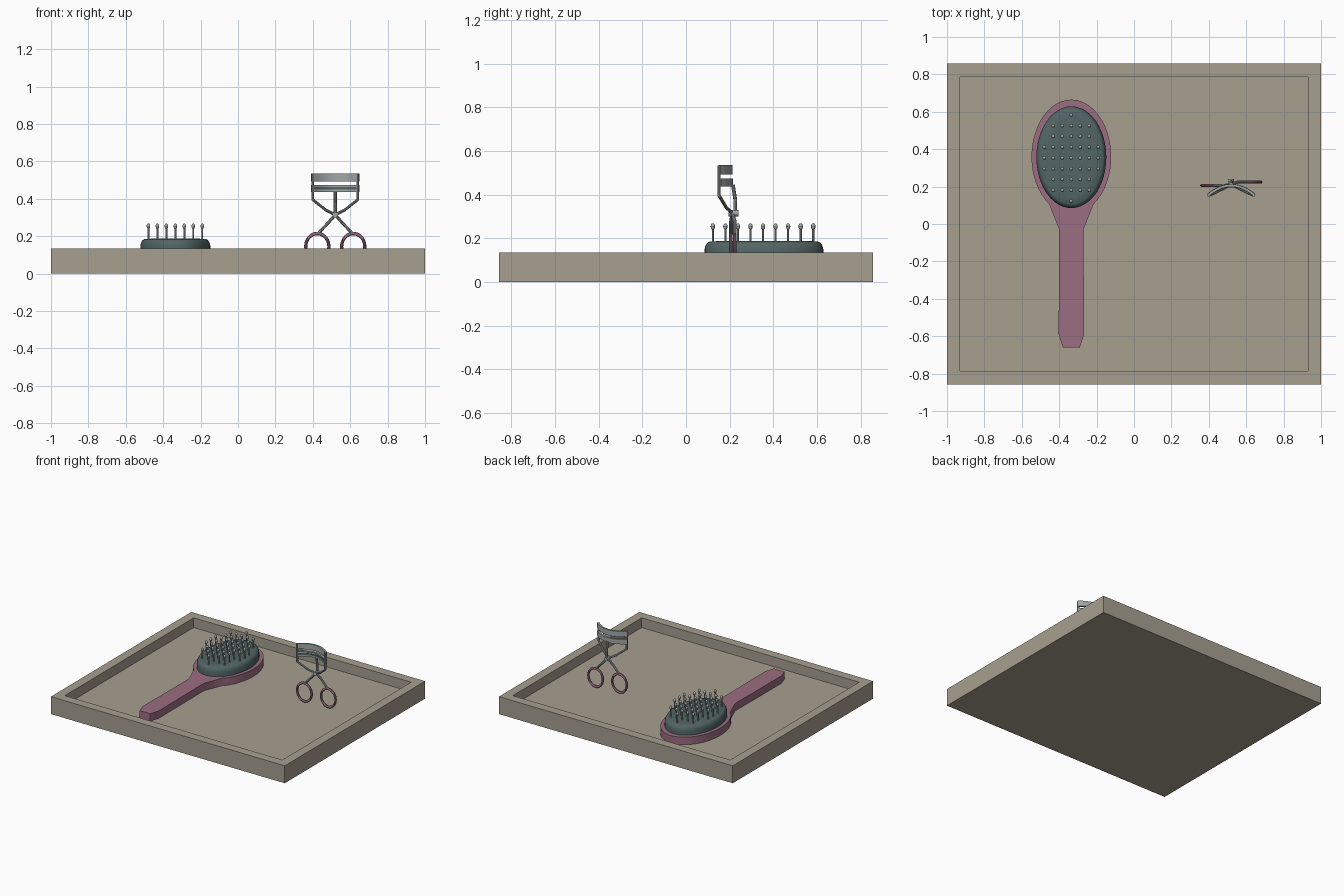
import bpy, bmesh, math
from mathutils import Matrix, Vector

cube = bpy.data.objects.get("Cube")
if cube:
    bpy.data.objects.remove(cube, do_unlink=True)


def material(name, rgb):
    m = bpy.data.materials.new(name)
    m.use_nodes = True
    m.diffuse_color = (*rgb, 1)
    m.node_tree.nodes["Principled BSDF"].inputs["Base Color"].default_value = (*rgb, 1)
    return m


TAUPE = material("taupe tray", (0.39, 0.35, 0.28))
MAUVE = material("mauve", (0.33, 0.155, 0.22))
TEAL = material("dark teal rubber", (0.085, 0.13, 0.13))
STEEL = material("steel", (0.36, 0.39, 0.39))


def finish(name, bm, mat, smooth=True):
    bmesh.ops.recalc_face_normals(bm, faces=bm.faces)
    mesh = bpy.data.meshes.new(name)
    bm.to_mesh(mesh)
    bm.free()
    mesh.materials.append(mat)
    ob = bpy.data.objects.new(name, mesh)
    bpy.context.collection.objects.link(ob)
    if smooth:
        bpy.ops.object.select_all(action="DESELECT")
        ob.select_set(True)
        bpy.context.view_layer.objects.active = ob
        bpy.ops.object.shade_smooth_by_angle(angle=math.radians(35))
    return ob


def loft(name, rings, mat, smooth=True):
    """Join closed loops of equal length and cap both ends."""
    bm = bmesh.new()
    loops = [[bm.verts.new(p) for p in r] for r in rings]
    n = len(loops[0])
    for a, b in zip(loops, loops[1:]):
        for i in range(n):
            j = (i + 1) % n
            bm.faces.new((a[i], a[j], b[j], b[i]))
    bm.faces.new(loops[0])
    bm.faces.new(loops[-1])
    return finish(name, bm, mat, smooth)


def tube(name, points, radius, mat, sides=10):
    """Round rod made of straight segments with ball joints."""
    bm = bmesh.new()
    pts = [Vector(p) for p in points]
    for a, b in zip(pts, pts[1:]):
        d = b - a
        turn = Vector((0, 0, 1)).rotation_difference(d).to_matrix().to_4x4()
        bmesh.ops.create_cone(bm, cap_ends=True, segments=sides, radius1=radius, radius2=radius,
                              depth=d.length, matrix=Matrix.Translation((a + b) / 2) @ turn)
    for p in pts[1:-1]:
        bmesh.ops.create_uvsphere(bm, u_segments=sides, v_segments=6, radius=radius,
                                  matrix=Matrix.Translation(p))
    return finish(name, bm, mat)


# Tray: outer shell with a recessed floor
FLOOR, RIM = 0.06, 0.135


def rect(x, y, z):
    return [(-x, -y, z), (x, -y, z), (x, y, z), (-x, y, z)]


loft("tray", [rect(1, 0.857, 0), rect(1, 0.857, RIM), rect(0.93, 0.787, RIM),
              rect(0.93, 0.787, FLOOR)], TAUPE, False)

# Hairbrush body: oval head running into a tapered handle
BX, BY = -0.335, 0.36
outline = []
for i in range(41):
    t = math.radians(-56 + 292 * i / 40)
    outline.append((0.213 * math.cos(t), BY + 0.305 * math.sin(t)))
handle = [(0.065, -0.03), (0.068, -0.59), (0.045, -0.66)]
outline += [(-x, y) for x, y in handle] + handle[::-1]
loft("brush_body", [[(BX + x, y, z) for x, y in outline] for z in (FLOOR, 0.118)], MAUVE)


# Brush cushion
def oval(rx, ry, z, n=48):
    return [(BX + rx * math.cos(math.tau * i / n), BY - 0.003 + ry * math.sin(math.tau * i / n), z)
            for i in range(n)]


steps = [(0, 0.115), (0, 0.15), (0.004, 0.165), (0.011, 0.178), (0.02, 0.184), (0.06, 0.187)]
loft("brush_cushion", [oval(0.187 - d, 0.272 - d, z) for d, z in steps], TEAL)

# Brush pins with rounded tips
bm = bmesh.new()
for row in range(-4, 5):
    for col in range(-3, 4):
        dx, dy = col * 0.048, row * 0.0575
        if (dx / 0.15) ** 2 + (dy / 0.235) ** 2 > 1:
            continue
        at = Vector((BX + dx, BY - 0.007 + dy, 0))
        bmesh.ops.create_cone(bm, cap_ends=True, segments=8, radius1=0.005, radius2=0.005, depth=0.08,
                              matrix=Matrix.Translation(at + Vector((0, 0, 0.21))))
        bmesh.ops.create_uvsphere(bm, u_segments=10, v_segments=8, radius=0.01,
                                  matrix=Matrix.Translation(at + Vector((0, 0, 0.254)))
                                  @ Matrix.Diagonal((1, 1, 1.5, 1)))
finish("brush_pins", bm, STEEL)

# Eyelash curler: bowed clamp bands
CX = 0.52


def band(name, low, high, inner, outer, mat):
    rings = []
    for i in range(17):
        s = i / 8 - 1
        x, y = 0.125 * s, 0.207 - 0.053 * s * s
        nx, ny = Vector((0.106 * s, 0.125)).normalized()
        rings.append([(CX + x + nx * o, y + ny * o, z)
                      for o, z in ((inner, low), (outer, low), (outer, high), (inner, high))])
    loft(name, rings, mat)


band("upper_clamp", 0.492, 0.535, -0.008, 0.006, STEEL)
band("lower_clamp", 0.437, 0.474, -0.008, 0.008, STEEL)
band("clamp_pad", 0.449, 0.464, -0.011, 0.0, TEAL)

# Frame sides, crossed arms and finger rings
PIVOT = 0.315
for side, word in ((-1, "right"), (1, "left")):
    y = 0.215 + 0.009 * side
    tube(word + "_frame_post", [(CX + 0.12 * side, 0.152, 0.533), (CX + 0.12 * side, 0.152, 0.395),
                                (CX + 0.05 * side, 0.185, 0.34), (CX, 0.212, PIVOT)], 0.0075, STEEL)
    tube(word + "_arm", [(CX, 0.212, PIVOT), (CX + 0.035 * side, y, 0.275),
                         (CX + 0.088 * side, y, 0.218)], 0.0085, STEEL)
    bpy.ops.mesh.primitive_torus_add(major_radius=0.062, minor_radius=0.0085, major_segments=36,
                                     minor_segments=10, rotation=(math.pi / 2, 0, 0),
                                     location=(CX + 0.096 * side, y, 0.145))
    ring = bpy.context.object
    ring.name = word + "_finger_ring"
    ring.scale = (1, 1.12, 1)
    ring.data.materials.append(MAUVE)
    bpy.ops.object.shade_smooth_by_angle()

# Sliding rod and pivot
tube("slider_rod", [(CX, 0.215, 0.445), (CX, 0.226, 0.375), (CX, 0.226, PIVOT)], 0.0085, STEEL)
tube("pivot_pin", [(CX, 0.195, PIVOT), (CX, 0.24, PIVOT)], 0.015, STEEL, 14)
